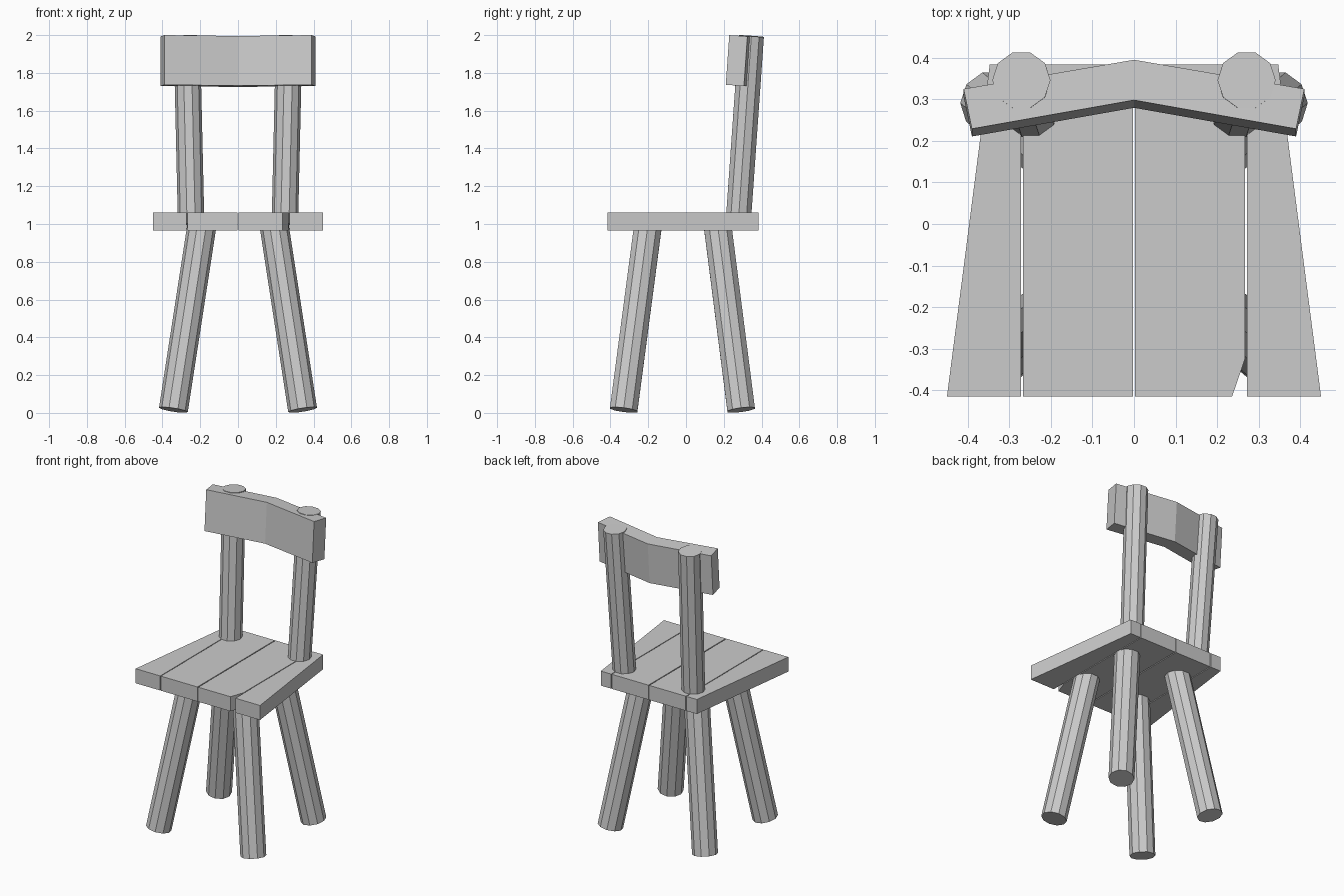
import bpy, bmesh, math
from mathutils import Vector, Matrix

if "Cube" in bpy.data.objects:
    bpy.data.objects.remove(bpy.data.objects["Cube"])


def finish(bm, name):
    bmesh.ops.recalc_face_normals(bm, faces=bm.faces)
    mesh = bpy.data.meshes.new(name)
    bm.to_mesh(mesh)
    bm.free()
    obj = bpy.data.objects.new(name, mesh)
    bpy.context.collection.objects.link(obj)
    return obj


def prism(name, outline, z0, z1, lean=0.0, pivot_y=0.0):
    """Extrude a plan outline upwards, optionally leaning it backwards."""
    bm = bmesh.new()
    face = bm.faces.new([bm.verts.new((x, y, z0)) for x, y in outline])
    ext = bmesh.ops.extrude_face_region(bm, geom=[face])["geom"]
    for v in [g for g in ext if isinstance(g, bmesh.types.BMVert)]:
        v.co.z = z1
    for v in bm.verts:
        dy, dz = v.co.y - pivot_y, v.co.z - z1
        v.co.y += lean * dz
        v.co.z -= lean * dy
    return finish(bm, name)


def pole(name, start, end, radius):
    """Ten-sided pole between two points, ends square to its axis."""
    a, b = Vector(start), Vector(end)
    axis = b - a
    turn = Vector((0, 0, 1)).rotation_difference(axis).to_matrix().to_4x4()
    mat = Matrix.Translation((a + b) / 2) @ turn @ Matrix.Rotation(math.pi / 2, 4, 'Z')
    bm = bmesh.new()
    bmesh.ops.create_cone(bm, cap_ends=True, segments=10, radius1=radius,
                          radius2=radius, depth=axis.length, matrix=mat)
    return finish(bm, name)


# Seat planks: tapered outer pair, straight inner pair, one with a chipped corner
FRONT, BACK, Z0, Z1 = -0.415, 0.384, 0.965, 1.06
for s, side in ((-1, "left"), (1, "right")):
    outer = [(0.272, FRONT), (0.45, FRONT), (0.347, BACK), (0.272, BACK)]
    inner = [(0.003, FRONT), (0.267, FRONT), (0.267, BACK), (0.003, BACK)]
    if s > 0:
        inner[1:2] = [(0.236, FRONT), (0.267, -0.325)]
    prism(side + "_outer_plank", [(s * x, y) for x, y in outer], Z0, Z1)
    prism(side + "_inner_plank", [(s * x, y) for x, y in inner], Z0, Z1)

    # Splayed legs and back posts
    pole(side + "_front_leg", (s * 0.342, -0.33, 0.016), (s * 0.19, -0.2, 1.0), 0.077)
    pole(side + "_back_leg", (s * 0.342, 0.292, 0.016), (s * 0.19, 0.166, 1.0), 0.077)
    pole(side + "_back_post", (s * 0.248, 0.276, 1.0), (s * 0.271, 0.346, 1.995), 0.07)

# Bent backrest board
prism("backrest",
      [(-0.41, 0.325), (-0.39, 0.229), (0, 0.298), (0.39, 0.229), (0.41, 0.325), (0, 0.395)],
      1.737, 2.0, lean=0.07, pivot_y=0.229)
